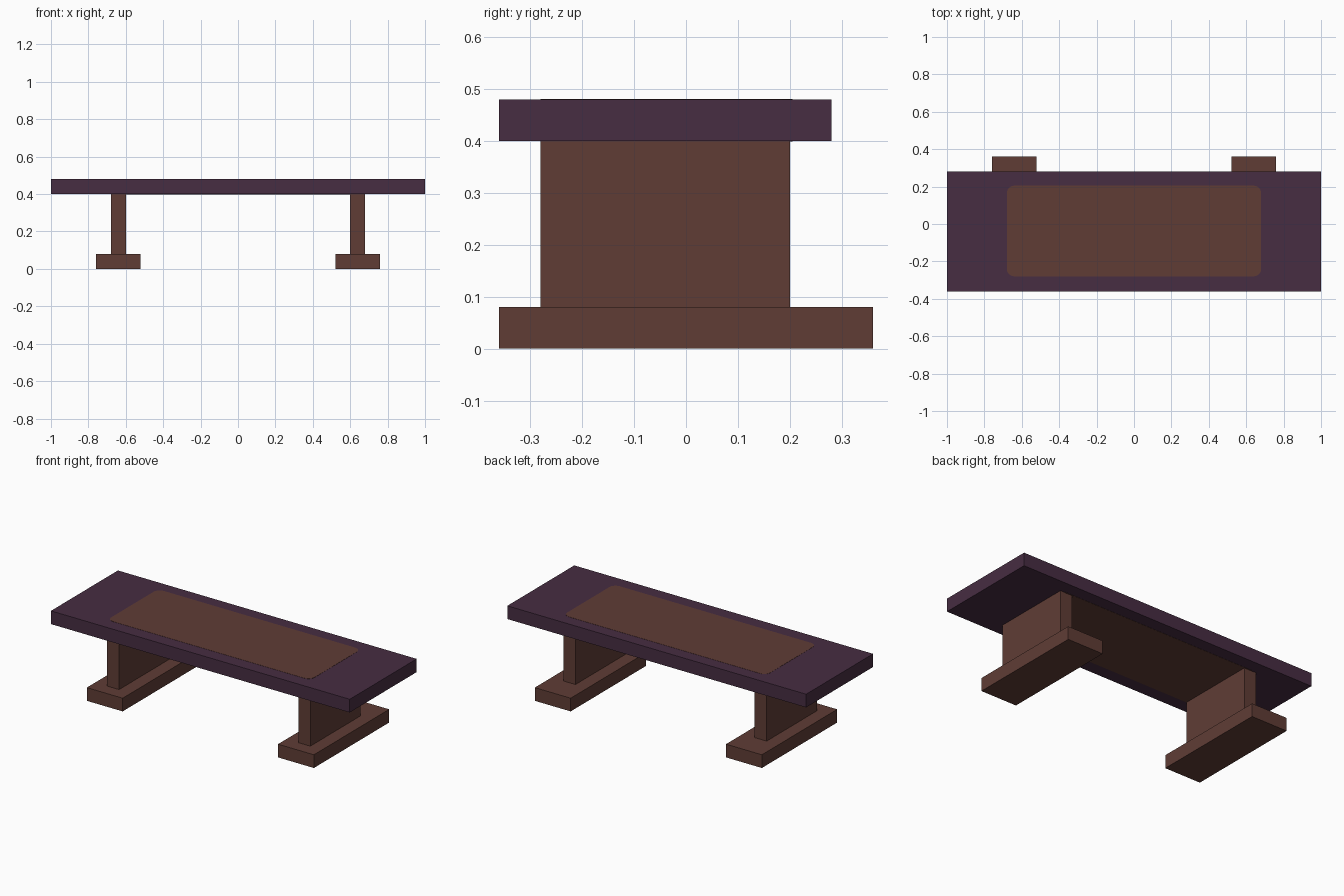
import bpy, bmesh, math

cube = bpy.data.objects.get("Cube")
if cube:
    bpy.data.objects.remove(cube, do_unlink=True)


def material(name, rgb):
    mat = bpy.data.materials.new(name)
    mat.use_nodes = True
    mat.diffuse_color = (*rgb, 1)
    mat.node_tree.nodes["Principled BSDF"].inputs["Base Color"].default_value = (*rgb, 1)
    return mat


plum = material("dark_plum", (0.063, 0.026, 0.054))
brown = material("reddish_brown", (0.115, 0.046, 0.036))


def prism(name, outline, z0, z1, mat):
    """Extrude a flat outline from z0 up to z1."""
    bm = bmesh.new()
    base = bm.faces.new([bm.verts.new((x, y, z0)) for x, y in outline])
    top = bmesh.ops.extrude_face_region(bm, geom=[base])["geom"]
    bmesh.ops.translate(bm, vec=(0, 0, z1 - z0),
                        verts=[g for g in top if isinstance(g, bmesh.types.BMVert)])
    bmesh.ops.recalc_face_normals(bm, faces=bm.faces)
    mesh = bpy.data.meshes.new(name)
    bm.to_mesh(mesh)
    bm.free()
    mesh.materials.append(mat)
    obj = bpy.data.objects.new(name, mesh)
    bpy.context.collection.objects.link(obj)
    return obj


def rect(x0, x1, y0, y1):
    return [(x0, y0), (x1, y0), (x1, y1), (x0, y1)]


def rounded_rect(x0, x1, y0, y1, r, steps=6):
    centres = [(x1 - r, y1 - r), (x0 + r, y1 - r), (x0 + r, y0 + r), (x1 - r, y0 + r)]
    points = []
    for i, (cx, cy) in enumerate(centres):
        for s in range(steps + 1):
            a = math.pi / 2 * (i + s / steps)
            points.append((cx + r * math.cos(a), cy + r * math.sin(a)))
    return points


# Table top with a rounded inlay showing on both faces
prism("table_top", rect(-1, 1, -0.36, 0.28), 0.40, 0.48, plum)
prism("top_inlay", rounded_rect(-0.68, 0.68, -0.28, 0.205, 0.04), 0.399, 0.481, brown)

# Slab legs standing on long feet
for side, cx in (("left", 0.64), ("right", -0.64)):
    prism(side + "_leg", rect(cx - 0.04, cx + 0.04, -0.28, 0.20), 0.08, 0.40, brown)
    prism(side + "_foot", rect(cx - 0.12, cx + 0.12, -0.36, 0.36), 0.0, 0.08, brown)
